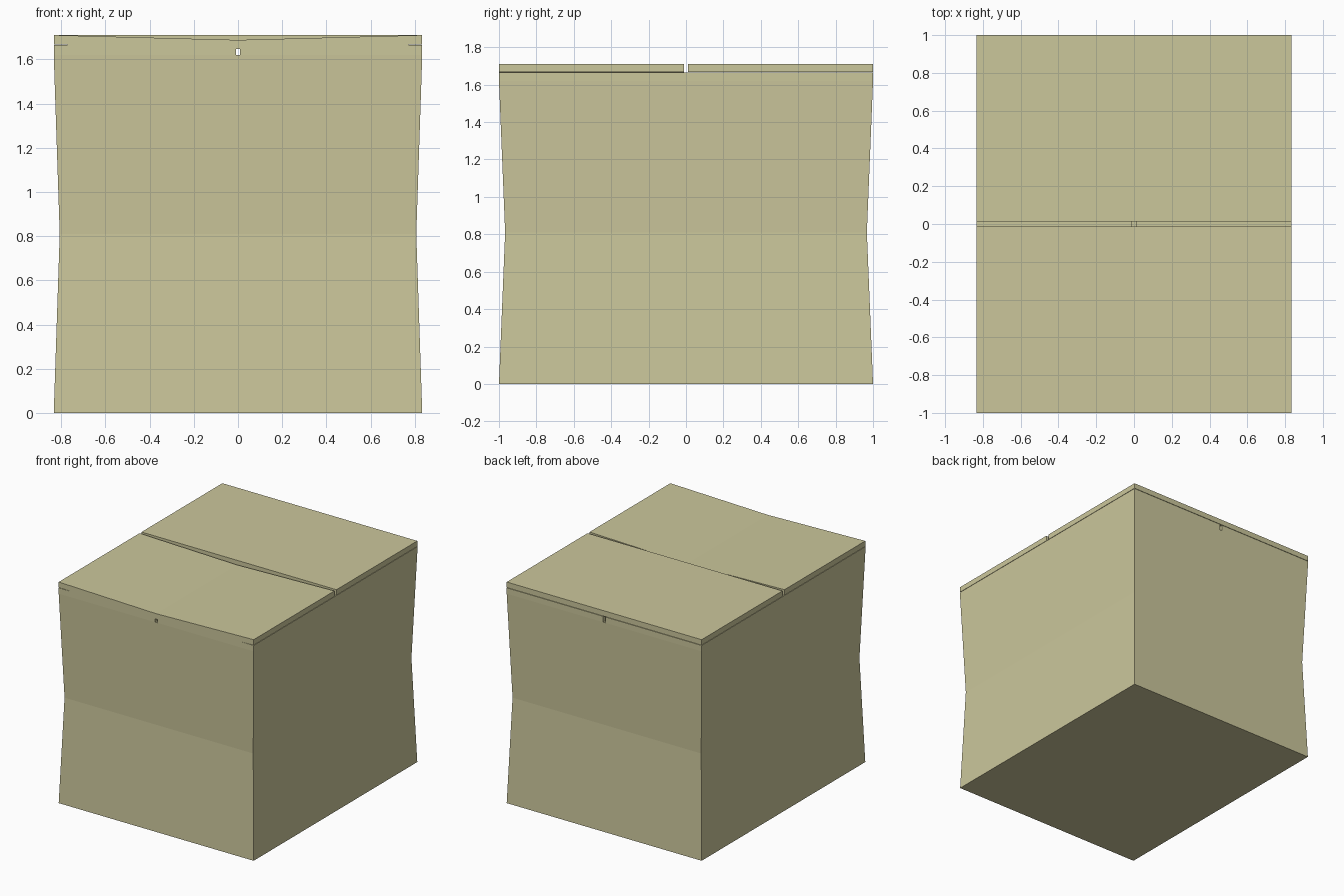
import bpy, bmesh

if "Cube" in bpy.data.objects:
    bpy.data.objects.remove(bpy.data.objects["Cube"])

card = bpy.data.materials.new("cardboard")
card.diffuse_color = (0.60, 0.57, 0.33, 1)
card.use_nodes = True
card.node_tree.nodes["Principled BSDF"].inputs["Base Color"].default_value = card.diffuse_color

HX, HY = 0.834, 1.0          # half width and half depth
Z_BODY, Z_INNER, Z_TOP = 1.62, 1.665, 1.71
GAP = 0.012                  # half the slit between two flaps


def loft(name, rings):
    """Closed solid through a list of equally sized point rings."""
    bm = bmesh.new()
    loops = [[bm.verts.new(p) for p in ring] for ring in rings]
    n = len(loops[0])
    for a, b in zip(loops, loops[1:]):
        for i in range(n):
            j = (i + 1) % n
            bm.faces.new((a[i], a[j], b[j], b[i]))
    bm.faces.new(loops[0][::-1])
    bm.faces.new(loops[-1])
    bmesh.ops.recalc_face_normals(bm, faces=bm.faces)
    mesh = bpy.data.meshes.new(name)
    bm.to_mesh(mesh)
    bm.free()
    mesh.materials.append(card)
    obj = bpy.data.objects.new(name, mesh)
    bpy.context.collection.objects.link(obj)
    return obj


def rect_z(x, y, z):
    return [(-x, -y, z), (x, -y, z), (x, y, z), (-x, y, z)]


def section_x(x, y0, y1, z0, z1):
    return [(x, y0, z0), (x, y1, z0), (x, y1, z1), (x, y0, z1)]


# Body, pinched at mid height
loft("box_body", [rect_z(HX, HY, 0), rect_z(0.807, 0.967, 0.81), rect_z(HX, HY, Z_BODY)])

# Inner flaps, folded in from the left and right
for side, s in (("left", -1), ("right", 1)):
    loft("inner_flap_" + side,
         [section_x(s * x, -HY, HY, Z_BODY, Z_INNER) for x in (0.01, HX)])

# Outer flaps: the front one sags along its centre line, the back one is flat
for side, s, sag in (("front", -1, 0.022), ("back", 1, 0)):
    y0, y1 = sorted((s * GAP, s * HY))
    loft("outer_flap_" + side,
         [section_x(x, y0, y1, Z_INNER + 0.003 - d, Z_TOP - d)
          for x, d in ((-HX, 0), (0, sag), (HX, 0))])
